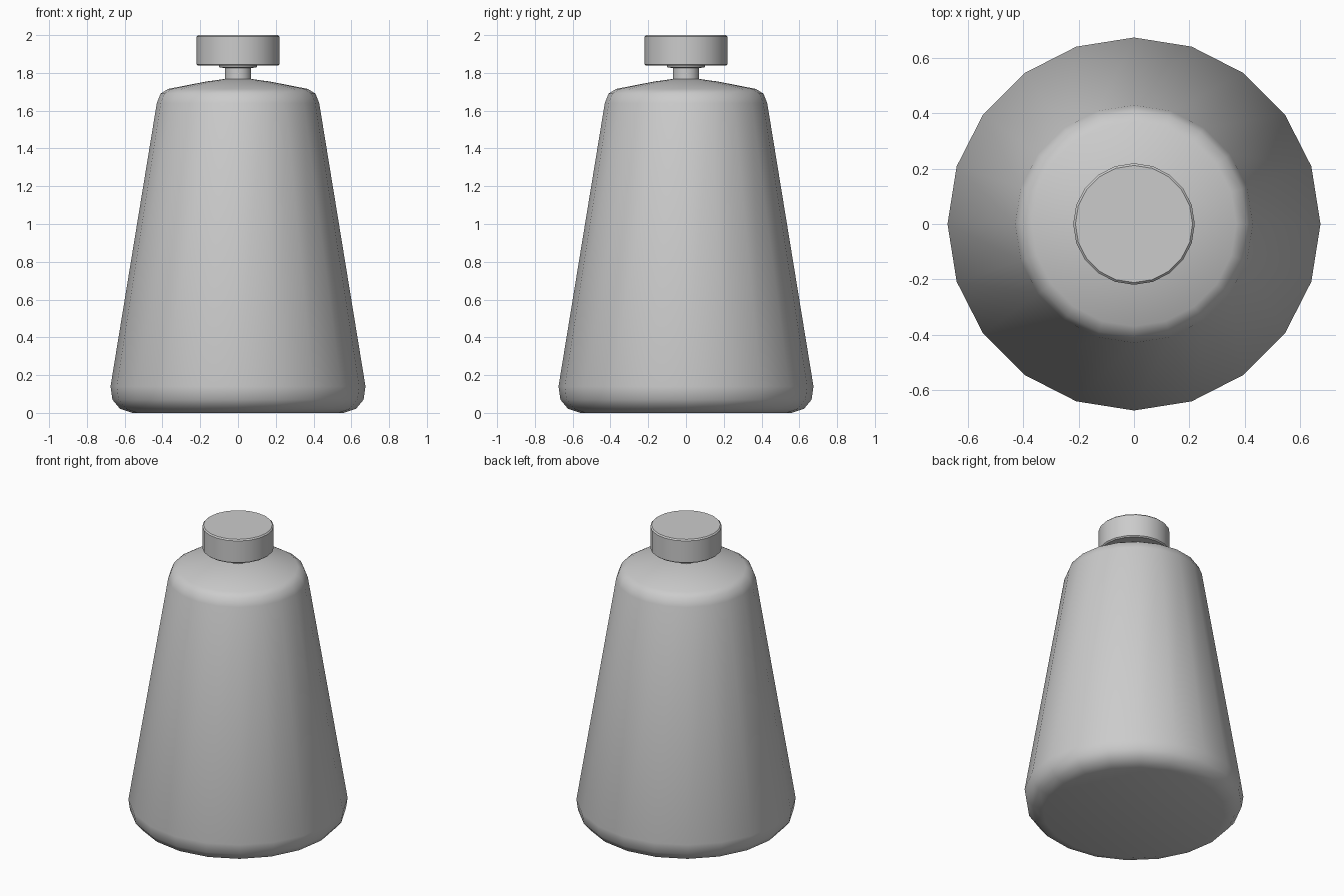
import bpy, bmesh, math

if "Cube" in bpy.data.objects:
    bpy.data.objects.remove(bpy.data.objects["Cube"])

def lathe(name, profile, sides, angle):
    """Revolve (radius, z) points around z and close both ends."""
    bm = bmesh.new()
    rings = []
    for r, z in profile:
        rings.append([bm.verts.new((r * math.cos(2 * math.pi * i / sides),
                                    r * math.sin(2 * math.pi * i / sides), z))
                      for i in range(sides)])
    for a, b in zip(rings, rings[1:]):
        for i in range(sides):
            j = (i + 1) % sides
            bm.faces.new((a[i], a[j], b[j], b[i]))
    bm.faces.new(rings[0][::-1])
    bm.faces.new(rings[-1])
    mesh = bpy.data.meshes.new(name)
    bm.to_mesh(mesh)
    bm.free()
    ob = bpy.data.objects.new(name, mesh)
    bpy.context.collection.objects.link(ob)
    bpy.ops.object.select_all(action='DESELECT')
    ob.select_set(True)
    bpy.context.view_layer.objects.active = ob
    bpy.ops.object.shade_smooth_by_angle(angle=math.radians(angle))
    return ob

# Tapered bottle body with rounded base and shoulder
lathe("bottle_body", [(0.56, 0.0), (0.625, 0.022), (0.665, 0.07), (0.675, 0.14),
                      (0.43, 1.64), (0.41, 1.69), (0.37, 1.715),
                      (0.17, 1.754), (0.07, 1.768)], 20, 45)

# Thin neck with a small collar under the cap
lathe("neck", [(0.07, 1.75), (0.07, 1.825), (0.1, 1.83), (0.1, 1.845)], 20, 40)

# Round cap with a slightly softened rim
lathe("cap", [(0.212, 1.838), (0.22, 1.845), (0.22, 1.992), (0.212, 2.0)], 20, 40)
